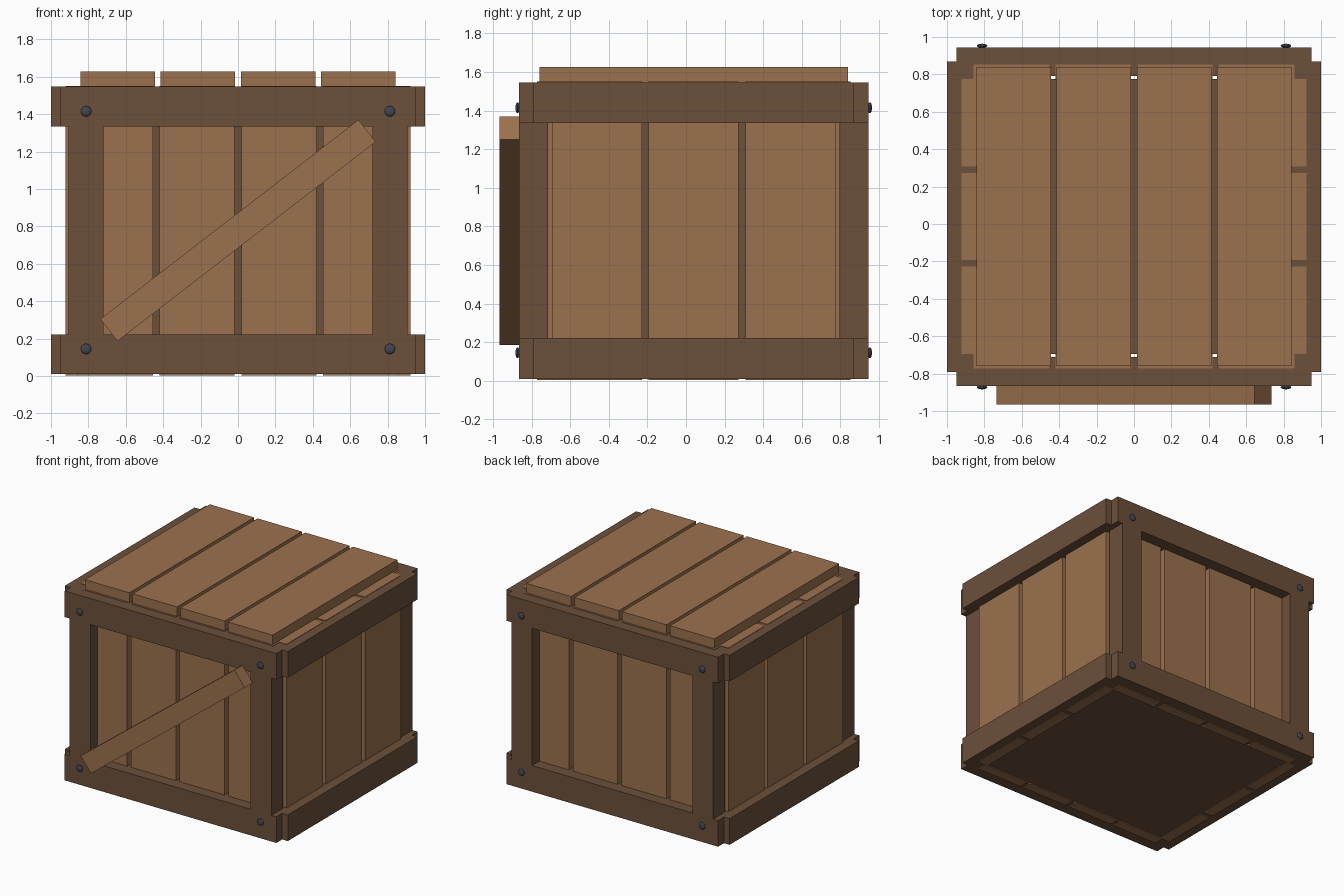
import bpy, math

if "Cube" in bpy.data.objects:
    bpy.data.objects.remove(bpy.data.objects["Cube"])

CY = 0.04  # centre of the crate body in y (the brace shifts the bounds)


def material(name, rgb):
    m = bpy.data.materials.new(name)
    m.diffuse_color = (*rgb, 1)
    m.use_nodes = True
    m.node_tree.nodes["Principled BSDF"].inputs["Base Color"].default_value = m.diffuse_color
    return m


PLANK = material("plank_wood", (0.33, 0.165, 0.076))
FRAME = material("frame_wood", (0.15, 0.08, 0.042))
IRON = material("iron", (0.05, 0.06, 0.085))


def box(name, x, y, z, mat, angle=0):
    """Box from min/max pairs; y is measured from the body centre."""
    bpy.ops.mesh.primitive_cube_add(
        size=1, location=((x[0] + x[1]) / 2, CY + (y[0] + y[1]) / 2, (z[0] + z[1]) / 2))
    o = bpy.context.object
    o.name = name
    o.scale = (x[1] - x[0], y[1] - y[0], z[1] - z[0])
    o.rotation_euler.y = angle
    o.data.materials.append(mat)
    return o


def span(s, a, b):
    return sorted((s * a, s * b))


def slots(count, half, gap):
    """Even plank intervals across -half..half."""
    w = (2 * half - gap * (count - 1)) / count
    return [(-half + i * (w + gap), -half + i * (w + gap) + w) for i in range(count)]


# Inner box behind the plank gaps
box("inner_box", (-0.848, 0.848), (-0.735, 0.735), (0.01, 1.54), FRAME)

# Lid planks
for x in slots(4, 0.842, 0.03):
    box("lid_plank", x, (-0.8, 0.8), (1.535, 1.627), PLANK)

for s, fb, lr in ((-1, "front", "left"), (1, "back", "right")):
    # Wall planks
    for x in slots(4, 0.857, 0.035):
        box(fb + "_plank", x, span(s, 0.73, 0.812), (0.003, 1.55), PLANK)
    for y in slots(3, 0.735, 0.035):
        box(lr + "_plank", span(s, 0.84, 0.922), y, (0.003, 1.55), PLANK)
    # Rails round the top and bottom
    for level, z in (("bottom", (0.01, 0.222)), ("top", (1.335, 1.547))):
        box(f"{fb}_{level}_rail", (-0.95, 0.95), span(s, 0.752, 0.905), z, FRAME)
        box(f"{lr}_{level}_rail", span(s, 0.845, 1.0), (-0.83, 0.83), z, FRAME)
    # Corner posts and bolts
    for t in (-1, 1):
        box(fb + "_post", span(t, 0.72, 0.905), span(s, 0.755, 0.905), (0.2, 1.35), FRAME)
        for z in (0.145, 1.415):
            bpy.ops.mesh.primitive_uv_sphere_add(
                segments=12, ring_count=8, radius=0.028,
                location=(t * 0.812, CY + s * 0.913, z))
            bolt = bpy.context.object
            bolt.name = fb + "_bolt"
            bolt.scale.y = 0.4
            bolt.data.materials.append(IRON)

# Diagonal brace on the front
box("front_brace", (-0.872, 0.872), (-1.006, -0.9), (0.703, 0.853), PLANK,
    -math.atan2(1.065, 1.38))
